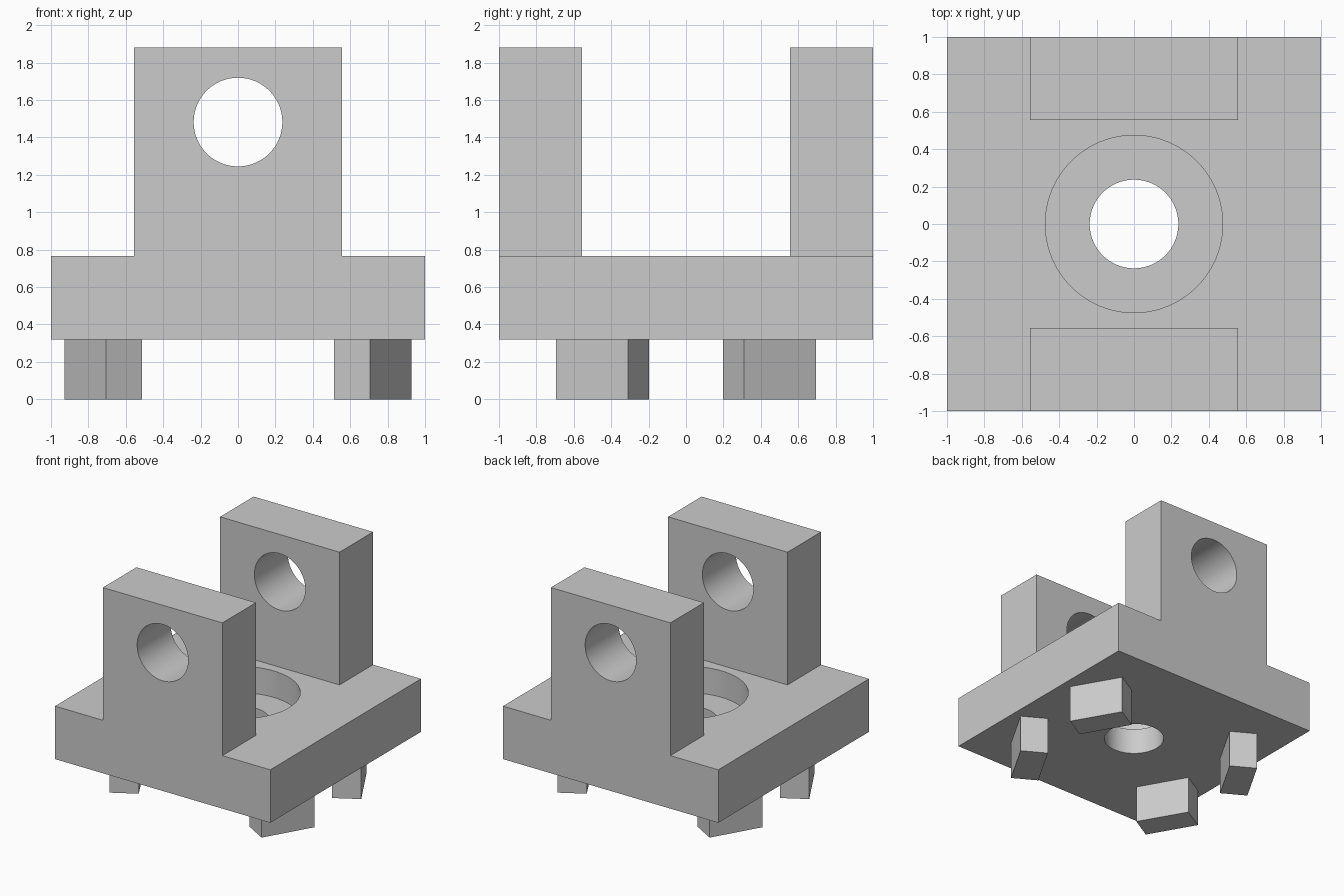
import bpy
import math

default = bpy.data.objects.get("Cube")
if default:
    bpy.data.objects.remove(default, do_unlink=True)

# Main dimensions
PLATE_BOTTOM, PLATE_TOP, LUG_TOP = 0.32, 0.765, 1.88
THICK = PLATE_TOP - PLATE_BOTTOM
LUG_WIDTH = 1.11
BORE = 0.237
PIN_HEIGHT = 1.482

grey = bpy.data.materials.new("light_grey")
grey.use_nodes = True
grey.diffuse_color = (0.6, 0.6, 0.6, 1)
grey.node_tree.nodes["Principled BSDF"].inputs["Base Color"].default_value = (0.6, 0.6, 0.6, 1)


def box(name, size, centre, turn=0):
    bpy.ops.mesh.primitive_cube_add(size=1, location=centre, rotation=(0, 0, turn))
    ob = bpy.context.object
    ob.name = name
    ob.scale = size
    bpy.ops.object.transform_apply(location=False, rotation=False, scale=True)
    ob.data.materials.append(grey)
    return ob


def drill(ob, radius, depth, centre, tilt=0):
    """Cut a round hole, then discard the cutter."""
    bpy.ops.mesh.primitive_cylinder_add(vertices=96, radius=radius, depth=depth,
                                        location=centre, rotation=(tilt, 0, 0))
    cutter = bpy.context.object
    cutter.hide_render = True
    cutter.data.materials.append(grey)
    mod = ob.modifiers.new("hole", "BOOLEAN")
    mod.operation = "DIFFERENCE"
    mod.solver = "EXACT"
    mod.object = cutter
    bpy.ops.object.select_all(action="DESELECT")
    bpy.context.view_layer.objects.active = ob
    ob.select_set(True)
    bpy.ops.object.modifier_apply(modifier=mod.name)
    bpy.data.objects.remove(cutter, do_unlink=True)
    bpy.ops.object.shade_smooth_by_angle(angle=math.radians(30))


# Square base plate with a counterbored centre hole
plate = box("base_plate", (2, 2, THICK), (0, 0, PLATE_BOTTOM + THICK / 2))
drill(plate, BORE, 2, (0, 0, PLATE_BOTTOM))
drill(plate, 2 * BORE, THICK, (0, 0, PLATE_TOP))

# Two upright lugs with pin holes
for side, label in ((-1, "front"), (1, "back")):
    y = side * (1 - THICK / 2)
    lug = box(label + "_lug", (LUG_WIDTH, THICK, LUG_TOP - PLATE_TOP),
              (0, y, (LUG_TOP + PLATE_TOP) / 2))
    drill(lug, BORE, 1, (0, y, PIN_HEIGHT), math.pi / 2)

# Four angled feet, mirrored across both axes
for sx, side in ((-1, "right"), (1, "left")):
    for sy, end in ((-1, "front"), (1, "back")):
        box(end + "_" + side + "_foot", (THICK, THICK / 2, PLATE_BOTTOM),
            (sx * 0.721, sy * 0.446, PLATE_BOTTOM / 2), -sx * sy * math.radians(60))
